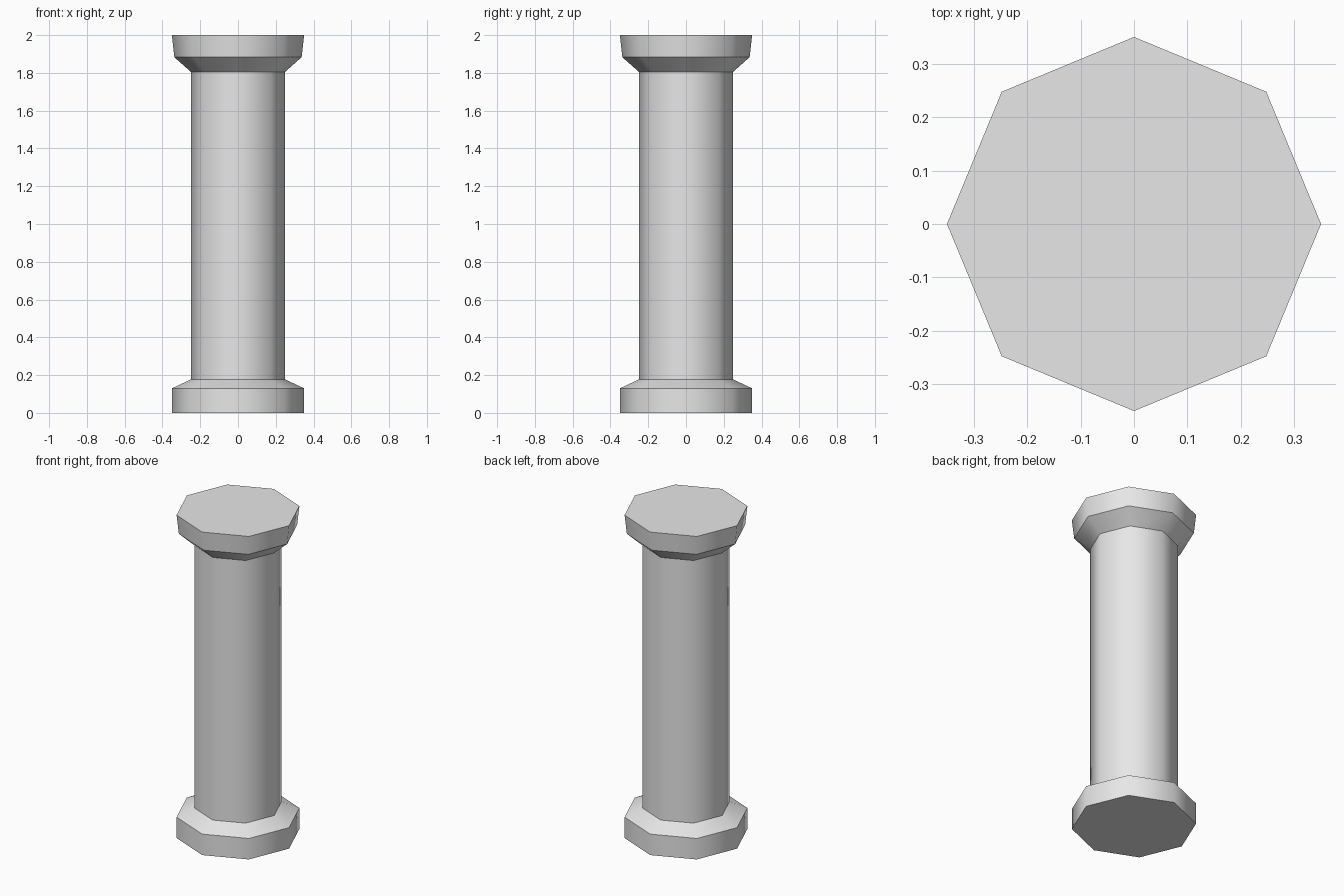
import bpy, bmesh
from math import cos, sin, tau

SIDES = 8

cube = bpy.data.objects.get("Cube")
if cube:
    bpy.data.objects.remove(cube, do_unlink=True)

stone = bpy.data.materials.new("grey_stone")
stone.use_nodes = True
colour = (0.8, 0.8, 0.8, 1)
stone.diffuse_color = colour
stone.node_tree.nodes["Principled BSDF"].inputs["Base Color"].default_value = colour


def turned_part(name, profile, bottom_cap=False, top_cap=False):
    """Eight-sided turned part from (radius, height) pairs, listed upwards.
    Sides are smooth around the column, with sharp rings between bands."""
    bm = bmesh.new()
    rings = [[bm.verts.new((r * cos(tau * i / SIDES), r * sin(tau * i / SIDES), z))
              for i in range(SIDES)] for r, z in profile]
    for low, high in zip(rings, rings[1:]):
        for i in range(SIDES):
            j = (i + 1) % SIDES
            face = bm.faces.new((low[i], low[j], high[j], high[i]))
            face.smooth = True
    if bottom_cap:
        bm.faces.new(rings[0][::-1])
    if top_cap:
        bm.faces.new(rings[-1])
    for ring in rings:
        for i in range(SIDES):
            bm.edges.get((ring[i], ring[(i + 1) % SIDES])).smooth = False
    mesh = bpy.data.meshes.new(name)
    bm.to_mesh(mesh)
    bm.free()
    mesh.materials.append(stone)
    obj = bpy.data.objects.new(name, mesh)
    bpy.context.collection.objects.link(obj)
    return obj


# Plinth with a sloped shoulder
turned_part("column_base", [(0.35, 0), (0.35, 0.13), (0.248, 0.178)], bottom_cap=True)
# Plain shaft
turned_part("column_shaft", [(0.248, 0.178), (0.248, 1.804)])
# Flared capital
turned_part("column_capital", [(0.248, 1.804), (0.337, 1.883), (0.35, 2)], top_cap=True)
